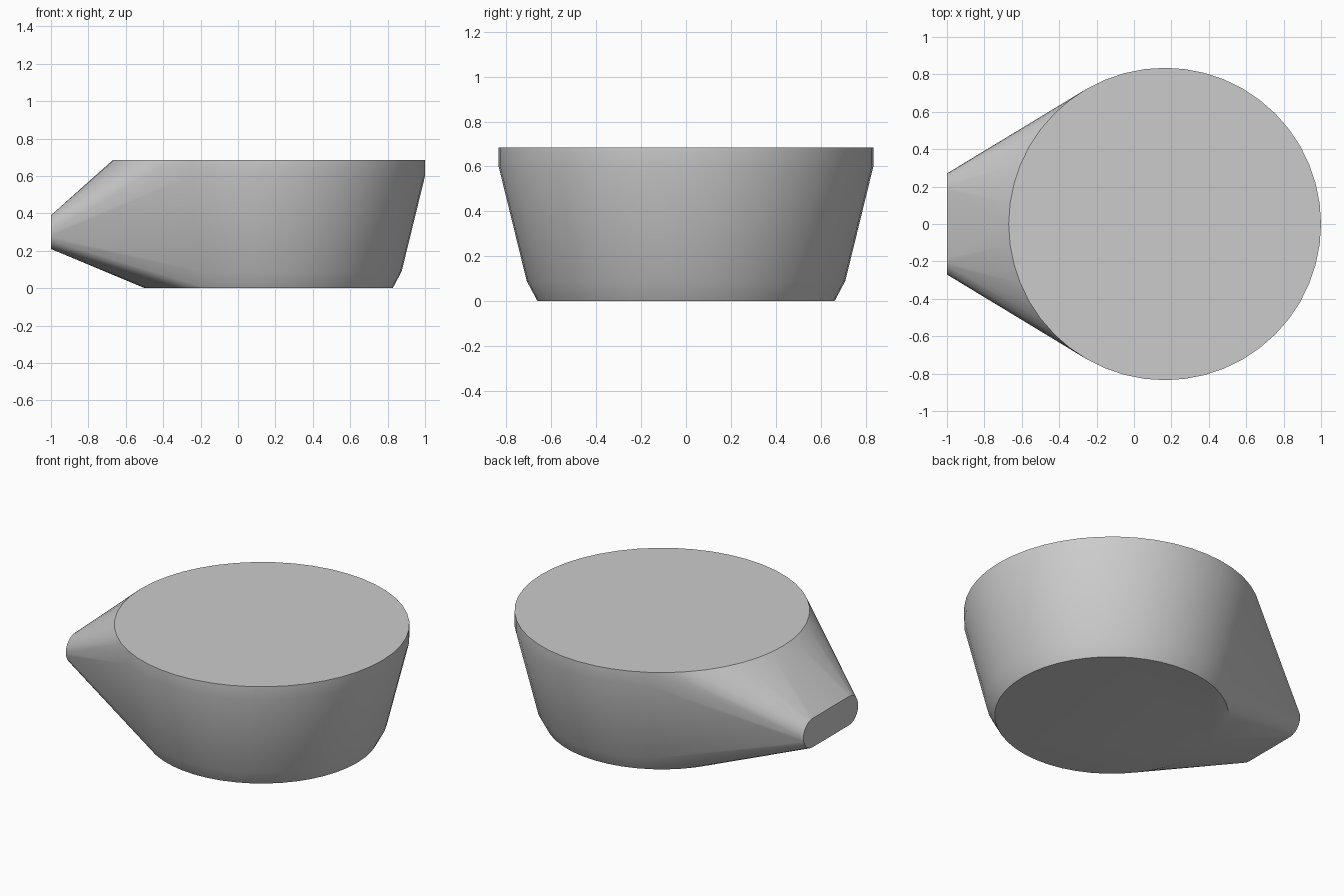
import bpy, bmesh
from math import cos, sin, pi, radians

cube = bpy.data.objects.get("Cube")
if cube:
    bpy.data.objects.remove(cube, do_unlink=True)

SEGMENTS = 48
CENTRE_X = 0.165
# Radius and height of each ring of the round body
RINGS = [(0.662, 0.0), (0.71, 0.09), (0.835, 0.6), (0.835, 0.685)]
# Rounded slot that ends the spout
TIP_X, TIP_Z, TIP_RADIUS, TIP_HALF = -1.0, 0.3, 0.09, 0.18
TIP_STEPS = 12

grey = bpy.data.materials.new("plain grey")
grey.use_nodes = True
grey.diffuse_color = (0.6, 0.6, 0.6, 1)
grey.node_tree.nodes["Principled BSDF"].inputs["Base Color"].default_value = (0.6, 0.6, 0.6, 1)

bm = bmesh.new()

# Round body rings
for radius, z in RINGS:
    for i in range(SEGMENTS):
        a = 2 * pi * i / SEGMENTS
        bm.verts.new((CENTRE_X + radius * cos(a), radius * sin(a), z))

# Spout tip outline
for side in (1, -1):
    for i in range(TIP_STEPS + 1):
        a = pi * i / TIP_STEPS
        bm.verts.new((TIP_X, side * (TIP_HALF + TIP_RADIUS * sin(a)), TIP_Z + TIP_RADIUS * cos(a)))

# Stretch one skin around body and spout
bmesh.ops.convex_hull(bm, input=bm.verts[:])
bmesh.ops.delete(bm, geom=[v for v in bm.verts if not v.link_faces], context='VERTS')
bmesh.ops.dissolve_limit(bm, angle_limit=radians(0.2), verts=bm.verts[:], edges=bm.edges[:])
bmesh.ops.recalc_face_normals(bm, faces=bm.faces[:])

mesh = bpy.data.meshes.new("spouted_body")
bm.to_mesh(mesh)
bm.free()
mesh.materials.append(grey)
body = bpy.data.objects.new("spouted_body", mesh)
bpy.context.collection.objects.link(body)

# Smooth sides with crisp rims
bpy.ops.object.select_all(action='DESELECT')
body.select_set(True)
bpy.context.view_layer.objects.active = body
bpy.ops.object.shade_smooth_by_angle(angle=radians(30))
